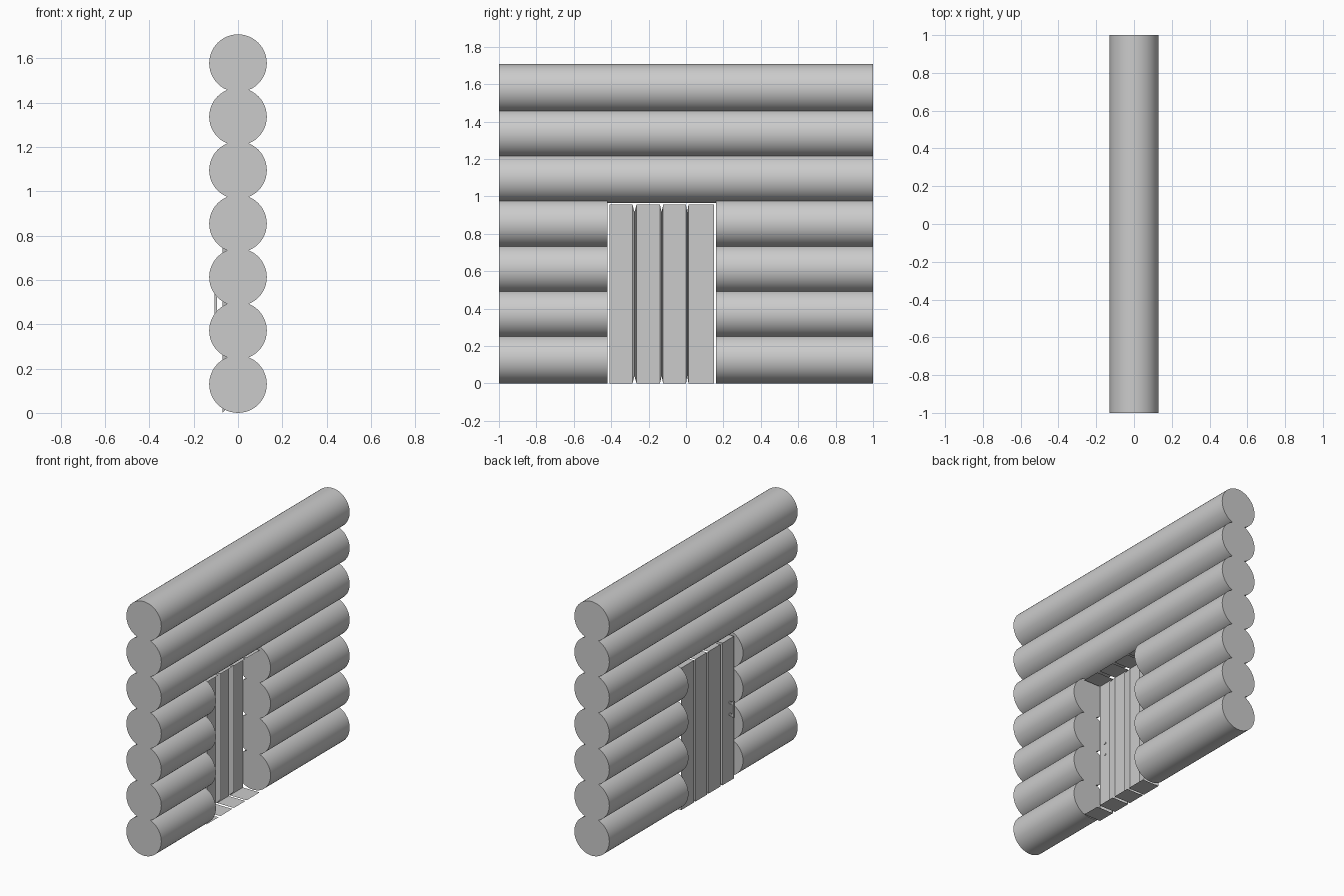
import bpy, bmesh, math

if "Cube" in bpy.data.objects:
    bpy.data.objects.remove(bpy.data.objects["Cube"])

R, STEP = 0.13, 0.2412           # log radius and stacking pitch
DOOR_L, DOOR_R = -0.42, 0.16     # doorway edges along y


def log(name, y0, y1, z):
    bpy.ops.mesh.primitive_cylinder_add(vertices=48, radius=R, depth=y1 - y0,
                                        location=(0, (y0 + y1) / 2, z),
                                        rotation=(math.pi / 2, 0, 0))
    bpy.context.object.name = name
    bpy.ops.object.shade_smooth_by_angle(angle=math.radians(40))


def mesh_object(name, faces):
    bm = bmesh.new()
    for f in faces:
        bm.faces.new([bm.verts.new(p) for p in f])
    bmesh.ops.remove_doubles(bm, verts=bm.verts, dist=1e-5)
    bmesh.ops.recalc_face_normals(bm, faces=bm.faces)
    me = bpy.data.meshes.new(name)
    bm.to_mesh(me)
    bm.free()
    bpy.context.collection.objects.link(bpy.data.objects.new(name, me))


def box(name, lo, hi):
    bpy.ops.mesh.primitive_cube_add(size=1, location=[(a + b) / 2 for a, b in zip(lo, hi)])
    o = bpy.context.object
    o.name = name
    o.scale = [b - a for a, b in zip(lo, hi)]


# Wall logs: the lower four courses are split by the doorway
for i in range(7):
    z = R + i * STEP
    if i < 4:
        log(f"wall_log_left_{i}", -1, DOOR_L, z)
        log(f"wall_log_right_{i}", DOOR_R, 1, z)
    else:
        log(f"wall_log_{i}", -1, 1, z)

# Door planks: outer face with top and bottom returns, open on the inside
XO, XI, H = -0.07, 0.055, 0.955
planks = [(-0.41, -0.286), (-0.265, -0.139), (-0.122, 0.0), (0.013, 0.151)]
for i, (a, b) in enumerate(planks):
    mesh_object(f"door_plank_{i}", [
        [(XO, a, 0), (XO, b, 0), (XO, b, H), (XO, a, H)],
        [(XO, a, 0), (XI, a, 0), (XI, b, 0), (XO, b, 0)],
        [(XO, a, H), (XO, b, H), (XI, b, H), (XI, a, H)]])

# V grooves between neighbouring planks, pointed at both ends
XG = -0.035
for i in range(3):
    a, b = planks[i][1], planks[i + 1][0]
    m = (a + b) / 2
    lo, hi = (XG, m, 0.04), (XG, m, H - 0.04)
    mesh_object(f"door_groove_{i}", [
        [(XO, a, 0), lo, hi, (XO, a, H)],
        [(XO, b, 0), (XO, b, H), hi, lo]])

# Door handle: upright grip on two prongs
HY = 0.006
yc = -0.36
box("handle_grip", (-0.107, yc - HY, 0.435), (-0.095, yc + HY, 0.545))
for n, z in (("lower", 0.45), ("upper", 0.53)):
    box(f"handle_prong_{n}", (-0.1, yc - HY, z - HY), (-0.066, yc + HY, z + HY))
